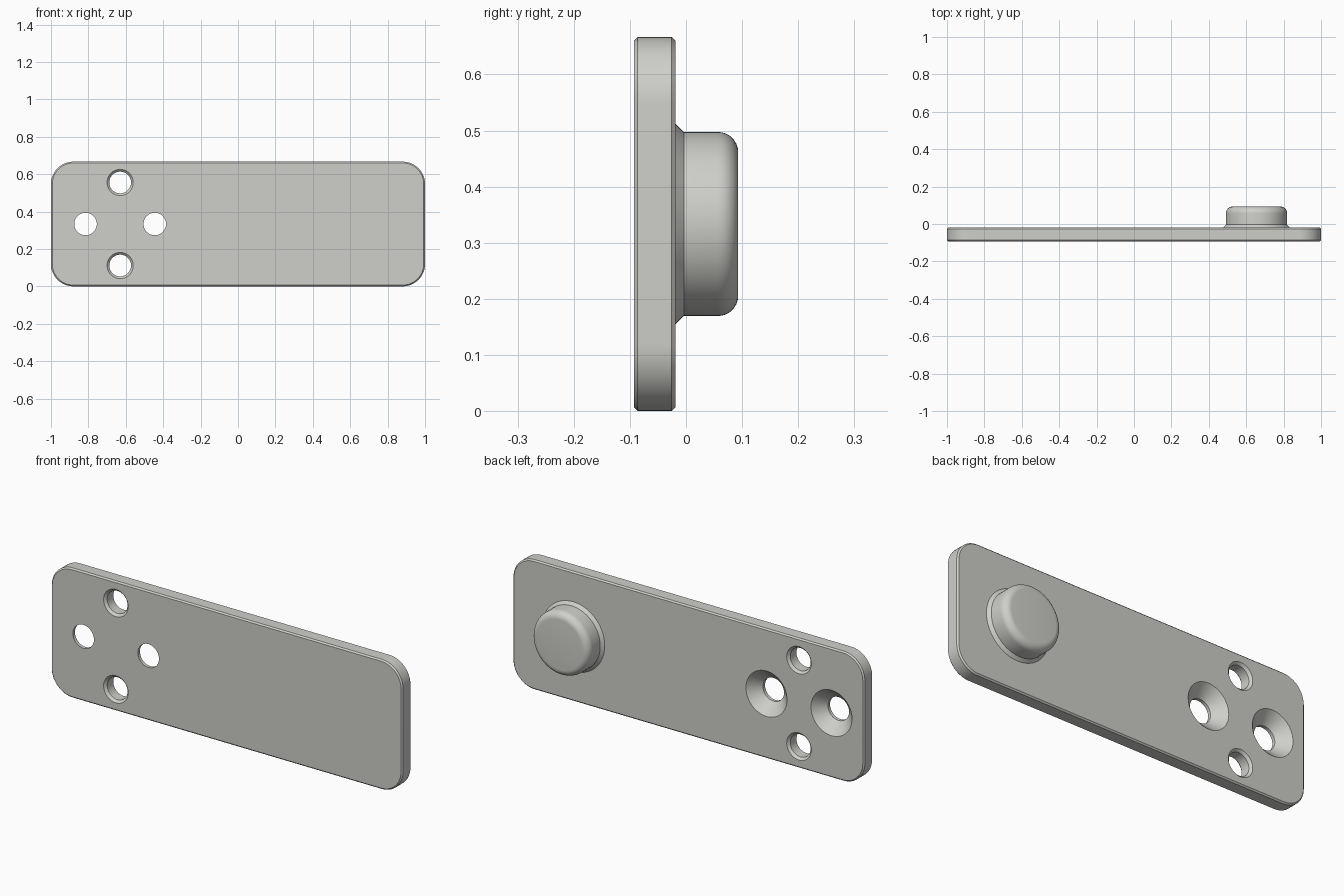
import bpy, bmesh, math

if "Cube" in bpy.data.objects:
    bpy.data.objects.remove(bpy.data.objects["Cube"])

grey = bpy.data.materials.new("warm light grey")
grey.diffuse_color = (0.62, 0.62, 0.59, 1)
grey.use_nodes = True
grey.node_tree.nodes["Principled BSDF"].inputs["Base Color"].default_value = grey.diffuse_color

Y0, Y1 = -0.093, -0.019      # plate front and back
H = 0.667                    # plate height
MID = H / 2


def skin(name, rings):
    """Closed solid from matching rings of points."""
    bm = bmesh.new()
    loops = [[bm.verts.new(p) for p in ring] for ring in rings]
    n = len(loops[0])
    for a, b in zip(loops, loops[1:]):
        for i in range(n):
            j = (i + 1) % n
            bm.faces.new((a[i], a[j], b[j], b[i]))
    bm.faces.new(loops[0])
    bm.faces.new(loops[-1])
    bmesh.ops.recalc_face_normals(bm, faces=bm.faces)
    me = bpy.data.meshes.new(name)
    bm.to_mesh(me)
    bm.free()
    me.materials.append(grey)
    ob = bpy.data.objects.new(name, me)
    bpy.context.collection.objects.link(ob)
    return ob


def lathe(name, x, z, profile, n=64):
    """Turn (radius, y) pairs about an axis along y."""
    return skin(name, [[(x + r * math.cos(2 * math.pi * i / n), y,
                         z + r * math.sin(2 * math.pi * i / n)) for i in range(n)]
                       for r, y in profile])


def rounded_rect(inset, y, radius=0.12, steps=12):
    pts = []
    for k, (sx, sz) in enumerate([(1, 1), (-1, 1), (-1, -1), (1, -1)]):
        for i in range(steps + 1):
            a = math.pi / 2 * (k + i / steps)
            pts.append((sx * (1 - radius) + (radius - inset) * math.cos(a), y,
                        MID + sz * (MID - radius) + (radius - inset) * math.sin(a)))
    return pts


def select(ob):
    bpy.ops.object.select_all(action='DESELECT')
    ob.select_set(True)
    bpy.context.view_layer.objects.active = ob


# Plate with chamfered rims
C = 0.007
plate = skin("plate", [rounded_rect(C, Y0), rounded_rect(0, Y0 + C),
                       rounded_rect(0, Y1 - C), rounded_rect(C, Y1)])

# Pin holes chamfered at both ends, screw holes countersunk at the back
E = 0.01
pin = [(0.070 + E, Y0 - E), (0.058, Y0 + 0.012), (0.058, Y1 - 0.012), (0.070 + E, Y1 + E)]
screw = [(0.060, Y0 - E), (0.060, Y0 + 0.017), (0.117 + E, Y1 + E)]
holes = [(-0.63, MID + 0.222, pin), (-0.63, MID - 0.222, pin),
         (-0.815, MID, screw), (-0.445, MID, screw)]
for x, z, profile in holes:
    cutter = lathe("hole_cutter", x, z, profile)
    cutter.hide_render = True
    mod = plate.modifiers.new("hole", 'BOOLEAN')
    mod.operation = 'DIFFERENCE'
    mod.solver = 'EXACT'
    mod.object = cutter
    select(plate)
    bpy.ops.object.modifier_apply(modifier=mod.name)
    bpy.data.objects.remove(cutter)

# Round button with a flared foot and rounded rim
R, F, TOP = 0.164, 0.036, 0.093
profile = [(0.179, Y1 - 0.005), (0.179, Y1), (R, Y1 + 0.015)]
profile += [(R - F + F * math.cos(a), TOP - F + F * math.sin(a))
            for a in (math.pi / 2 * i / 8 for i in range(9))]
button = lathe("button", 0.655, MID, profile)

for ob in (plate, button):
    select(ob)
    bpy.ops.object.shade_smooth_by_angle(angle=math.radians(30))
